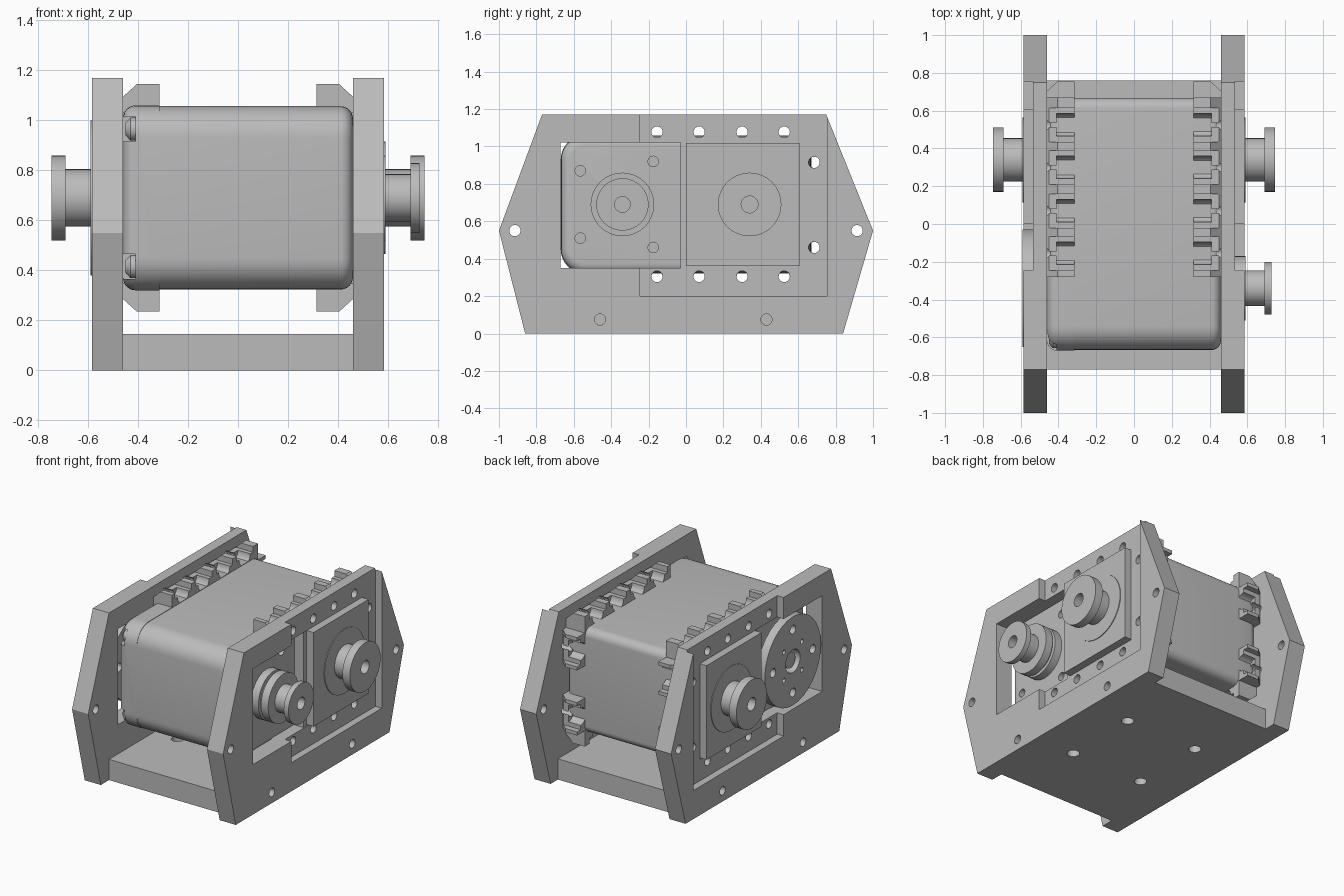
import bpy, bmesh
from math import pi, sin, cos, radians
from mathutils import Vector

if "Cube" in bpy.data.objects:
    bpy.data.objects.remove(bpy.data.objects["Cube"])

grey = bpy.data.materials.new("plain grey")
grey.use_nodes = True
grey.diffuse_color = (0.5, 0.5, 0.5, 1)
grey.node_tree.nodes["Principled BSDF"].inputs["Base Color"].default_value = (0.5, 0.5, 0.5, 1)

MID = 0.69            # height of the motor axis
TOP, BOTTOM = 1.06, 0.32


def activate(ob):
    bpy.ops.object.select_all(action="DESELECT")
    ob.select_set(True)
    bpy.context.view_layer.objects.active = ob


def loft(name, rings):
    """Closed solid through rings of equal point count."""
    bm = bmesh.new()
    loops = [[bm.verts.new(p) for p in ring] for ring in rings]
    n = len(loops[0])
    for a, b in zip(loops, loops[1:]):
        for i in range(n):
            bm.faces.new((a[i], a[(i + 1) % n], b[(i + 1) % n], b[i]))
    bm.faces.new(loops[0])
    bm.faces.new(loops[-1])
    bmesh.ops.recalc_face_normals(bm, faces=bm.faces)
    me = bpy.data.meshes.new(name)
    bm.to_mesh(me)
    bm.free()
    me.materials.append(grey)
    ob = bpy.data.objects.new(name, me)
    bpy.context.collection.objects.link(ob)
    return ob


def prism_x(name, pts, x0, x1):
    return loft(name, [[(x, y, z) for y, z in pts] for x in (x0, x1)])


def box(name, x0, x1, y0, y1, z0, z1):
    return prism_x(name, [(y0, z0), (y1, z0), (y1, z1), (y0, z1)], x0, x1)


def circle(y, z, r, n=32):
    return [(y + r * cos(2 * pi * i / n), z + r * sin(2 * pi * i / n)) for i in range(n)]


def rod(name, y, z, r, x0, x1):
    return prism_x(name, circle(y, z, r), x0, x1)


def cut(ob, *cutters):
    for c in cutters:
        mod = ob.modifiers.new("cut", "BOOLEAN")
        mod.operation = "DIFFERENCE"
        mod.solver = "EXACT"
        mod.object = c
        activate(ob)
        bpy.ops.object.modifier_apply(modifier=mod.name)
        bpy.data.objects.remove(c)
    return ob


def stepped(name, y, steps, s, bore):
    """Turned part along x: steps of (radius, inner x, outer x), bored at the outer end."""
    rings = []
    for r, x0, x1 in steps:
        rings += [[(s * x, *p) for p in circle(y, MID, r)] for x in (x0, x1)]
    end = steps[-1][2]
    return cut(loft(name, rings), rod("bore", y, MID, bore, s * (end - 0.1), s * (end + 0.1)))


def body_outline(d):
    """Side outline of the motor case shrunk by d, rounder at the front."""
    pts = []
    for k, (y, z, r) in enumerate([(0.67, TOP, 0.06), (-0.67, TOP, 0.13),
                                   (-0.67, BOTTOM, 0.13), (0.67, BOTTOM, 0.06)]):
        cy = y - r if y > 0 else y + r
        cz = z - r if z > MID else z + r
        for i in range(9):
            a = pi / 2 * (k + i / 8)
            pts.append((cy + (r - d) * cos(a), cz + (r - d) * sin(a)))
    return pts


def case(name, x_in, x_out, s, inset):
    """Case section with a rounded rim at its outer end."""
    f = 0.05
    steps = [(x_in, inset)]
    for i in range(7):
        a = pi / 2 * i / 6
        steps.append((x_out - f + f * sin(a), inset + f * (1 - cos(a))))
    return loft(name, [[(s * x, *p) for p in body_outline(d)] for x, d in steps])


# Motor case: main shell and separate end cap
shell = case("motor_shell", -0.315, 0.46, 1, 0.003)
for y, z in [(-0.565, 0.87), (-0.565, 0.51), (-0.175, 0.92), (-0.175, 0.46)]:
    cut(shell, rod("hole", y, z, 0.028, 0.40, 0.5))
cap = case("motor_end_cap", 0.315, 0.46, -1, 0)
for t in (-1, 1):
    z = MID + t * 0.275
    cut(cap, box("notch", -0.5, -0.41, -0.7, -0.56, z - 0.05, z + 0.05))
    loft("cap_screw", [[(x, *p) for p in circle(-0.61, z, r)]
                       for x, r in ((-0.40, 0.046), (-0.43, 0.046), (-0.45, 0.025))])


# Slotted mounting rails on the case
def rail(name, s, place, start, end, centres):
    """place(t, h) gives y, z for distance t along the rail and height h off the case."""
    prof = [(0.315, -0.03), (0.46, -0.03), (0.46, 0.035), (0.405, 0.085), (0.315, 0.085)]
    ob = loft(name, [[(s * x, *place(t, h)) for x, h in prof] for t in (start, end)])
    for c in centres:
        slot = [place(c + a, h) for a, h in ((-0.09, 0.045), (0.09, 0.045), (0.09, 0.2), (-0.09, 0.2))]
        cut(ob, prism_x("slot", slot, s * 0.3, s * 0.5),
            rod("pocket", *place(c, 0.045), 0.06, s * 0.3, s * 0.41),
            rod("hole", *place(c, 0.017), 0.03, s * 0.3, s * 0.5))
    return ob


SLOTS = [-0.155, 0.07, 0.30, 0.525]
ENDS = (0.46, 0.915)
for side, s in (("left", 1), ("right", -1)):
    rail(side + "_top_rail", s, lambda t, h: (t, TOP + h), -0.28, 0.67, SLOTS)
    rail(side + "_bottom_rail", s, lambda t, h: (t, BOTTOM - h), -0.28, 0.67, SLOTS)
    for c in ENDS:
        rail(side + "_back_clip", s, lambda t, h: (0.67 + h, t), c - 0.115, c + 0.115, [c])

# Side plates with window, outer recess and screw holes
OUTLINE = [(-1, 0.55), (-0.77, 1.17), (0.75, 1.17), (1, 0.55), (0.84, 0), (-0.86, 0)]
HOLES = [(y, z) for y in SLOTS for z in (0.305, 1.077)] + [(0.685, z) for z in ENDS]
HOLES += [(-0.915, 0.55), (0.915, 0.55), (-0.46, 0.075), (0.43, 0.075)]
for side, s in (("left", 1), ("right", -1)):
    plate = prism_x(side + "_side_plate", OUTLINE, s * 0.46, s * 0.585)
    cut(plate, box("recess", s * 0.535, s * 0.7, -0.245, 0.755, 0.2, 1.3),
        box("window", s * 0.4, s * 0.7, -0.67, 0.61, 0.35, 1.02))
    for y, z in HOLES:
        cut(plate, rod("hole", y, z, 0.03, s * 0.4, s * 0.7))

    # Bearing panel standing in the window, with its grooved knob
    box(side + "_panel_back", s * 0.45, s * 0.53, -0.03, 0.61, 0.35, 1.02)
    box(side + "_panel", s * 0.52, s * 0.585, 0, 0.608, 0.36, 1.018)
    rod(side + "_panel_disc", 0.34, MID, 0.225, s * 0.57, s * 0.59)
    stepped(side + "_back_knob", 0.34, [(0.115, 0.57, 0.69), (0.17, 0.69, 0.747)], s, 0.045)

# Front knob on the left side
stepped("left_front_knob", -0.34, [(0.17, 0.45, 0.515), (0.145, 0.515, 0.535), (0.17, 0.535, 0.59),
                                   (0.095, 0.59, 0.69), (0.14, 0.69, 0.727)], 1, 0.042)

# Drive disc on the right side
disc = stepped("right_drive_disc", -0.34, [(0.15, 0.45, 0.53), (0.31, 0.53, 0.59)], -1, 0.08)
for i in range(4):
    a = pi / 2 * i
    cut(disc, rod("hole", -0.34 + 0.22 * cos(a), MID + 0.22 * sin(a), 0.03, -0.7, -0.5))
    a += pi / 4
    cut(disc, rod("hole", -0.34 + 0.14 * cos(a), MID + 0.14 * sin(a), 0.016, -0.7, -0.55))
rod("disc_screw", -0.34, MID, 0.055, -0.46, -0.57)

# Base with four vertical bolt holes
base = box("base", -0.46, 0.46, -0.77, 0.76, 0, 0.145)
for x in (-0.28, 0.28):
    for y in (-0.27, 0.27):
        cut(base, loft("hole", [[(x + u, y + v, z) for u, v in circle(0, 0, 0.04)] for z in (-0.1, 0.3)]))

# Smooth the round faces, keep the edges sharp
for ob in bpy.context.scene.objects:
    if ob.type == "MESH":
        activate(ob)
        bpy.ops.object.shade_smooth_by_angle(angle=radians(30))
